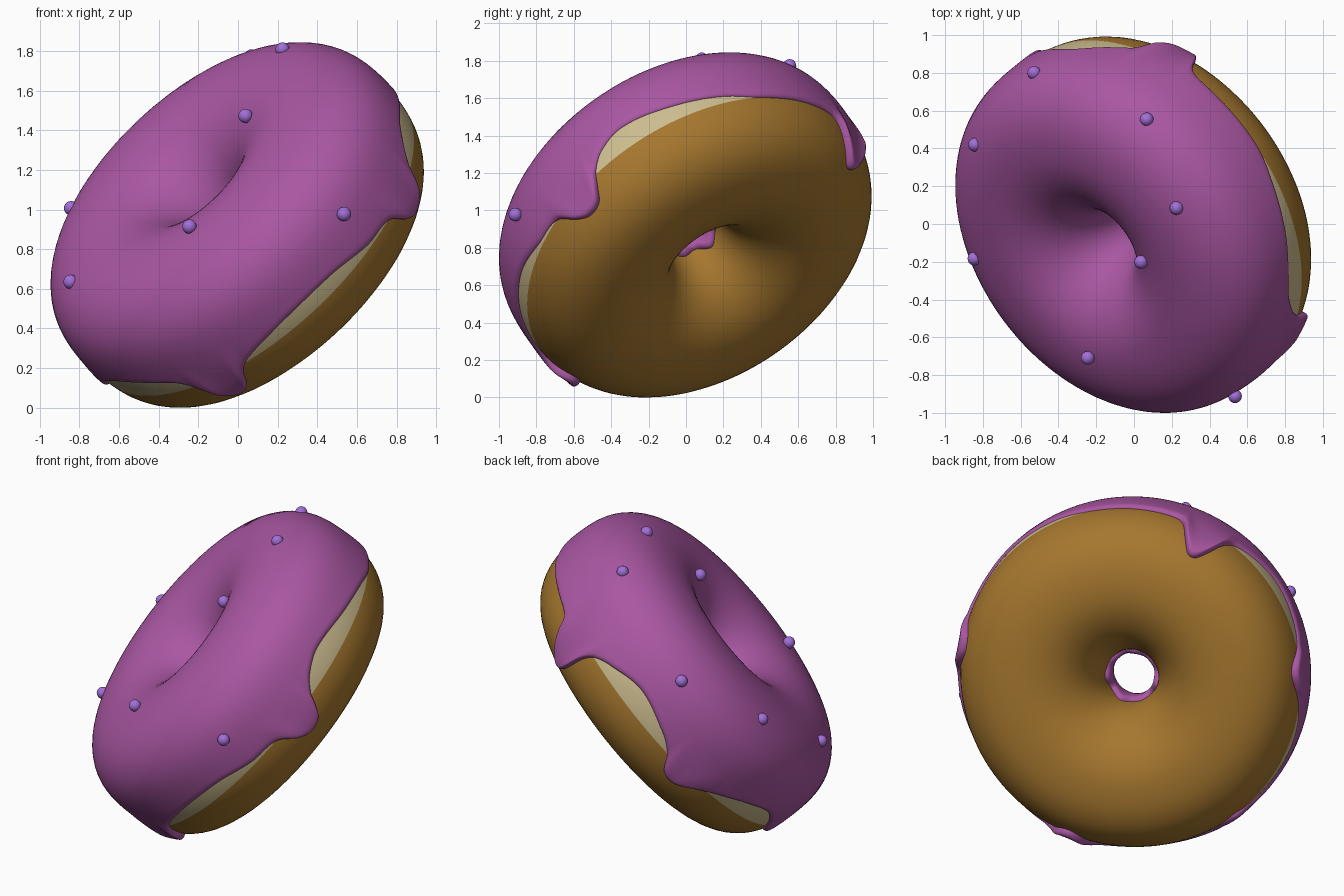
import bpy, bmesh, math
from mathutils import Vector

if "Cube" in bpy.data.objects:
    bpy.data.objects.remove(bpy.data.objects["Cube"])

# Ring frame: tilted axis plus two directions in the ring plane
C = Vector((0.01, 0.01, 0.908))
A = Vector((-0.61, -0.45, 0.652)).normalized()
U = (Vector((0, 0, 1)) - A * A.z).normalized()
V = A.cross(U)
R, r = 0.592, 0.437


def ring_point(psi, theta, extra):
    """Point on the slightly squared tube, lifted by extra."""
    rad = r + extra
    if math.cos(theta) > 0:
        rad += 0.023 * math.sin(2 * theta) ** 2
    out = U * math.cos(psi) + V * math.sin(psi)
    return C + out * (R + rad * math.cos(theta)) + A * rad * math.sin(theta)


def material(name, rgb):
    m = bpy.data.materials.new(name)
    m.diffuse_color = (*rgb, 1)
    m.use_nodes = True
    m.node_tree.nodes["Principled BSDF"].inputs["Base Color"].default_value = m.diffuse_color
    return m


def grid_object(name, n, m, point, close_m, mats):
    """Grid closed around the ring (n), optionally closed around the tube (m)."""
    verts = [point(i, j) for i in range(n) for j in range(m)]
    faces = []
    for i in range(n):
        for j in range(m if close_m else m - 1):
            i2, j2 = (i + 1) % n, (j + 1) % m
            faces.append((i * m + j, i2 * m + j, i2 * m + j2, i * m + j2))
    me = bpy.data.meshes.new(name)
    me.from_pydata(verts, [], faces)
    for mt in mats:
        me.materials.append(mt)
    for p in me.polygons:
        p.use_smooth = True
    ob = bpy.data.objects.new(name, me)
    bpy.context.collection.objects.link(ob)
    return ob


brown = material("dough brown", (0.38, 0.185, 0.028))
cream = material("pale dough", (0.60, 0.50, 0.27))
purple = material("purple icing", (0.40, 0.095, 0.365))
lilac = material("lilac sprinkle", (0.36, 0.16, 0.68))

# Dough ring, with a pale band around the outer rim
N, M = 144, 72
dough = grid_object("dough", N, M,
                    lambda i, j: ring_point(math.tau * i / N, math.tau * j / M, 0),
                    True, [brown, cream])
for p in dough.data.polygons:
    q = p.center - C
    t = q.dot(A)
    rho = (q - A * t).length
    if abs(math.degrees(math.atan2(t, rho - R))) < 15:
        p.material_index = 1

# Icing lower edge: (angle round the ring, angle round the tube) in degrees
EDGE = [(279, -16), (284, -28), (288, -33), (293, -31), (296, -22), (298, -14),
        (303, -4), (312, 2), (330, -4), (345, -10), (355, -15), (375, -17),
        (385, -19), (388, -24), (391, -38), (394.5, -49), (398, -49), (401, -39),
        (403.5, -24), (406, -15), (412, -7), (425, 2), (440, -6), (447, -15),
        (451, -26), (455, -29), (459, -26), (464, -19), (472, -10), (483, -2),
        (495, 0), (503, -8), (508, -17), (511, -21), (515, -17), (522, -6),
        (532, 0), (542, 0), (550, -3), (557, -8), (562, -20), (566, -32),
        (569.5, -36), (573, -32), (576, -20), (580, -13), (590, -7), (602, -4),
        (615, -5), (628, -12), (639, -16)]


def edge_angle(deg):
    d = (deg - 279) % 360 + 279
    k = next(k for k in range(len(EDGE) - 1) if EDGE[k + 1][0] >= d)
    (x0, y0), (x1, y1) = EDGE[k], EDGE[k + 1]

    def slope(i):
        if i in (0, len(EDGE) - 1):
            return -1.2
        return (EDGE[i + 1][1] - EDGE[i - 1][1]) / (EDGE[i + 1][0] - EDGE[i - 1][0])
    h = x1 - x0
    s = (d - x0) / h
    return ((2*s**3 - 3*s*s + 1) * y0 + (s**3 - 2*s*s + s) * h * slope(k)
            + (3*s*s - 2*s**3) * y1 + (s**3 - s*s) * h * slope(k + 1))


NI, MI = 480, 64
edges = [edge_angle(360 * i / NI) for i in range(NI)]


def icing_point(i, j):
    psi = math.tau * i / NI
    lo = math.radians(edges[i])
    hi = math.radians(187 + 2 * math.sin(4 * psi) + 1.5 * math.sin(7 * psi))
    s = 0.5 - 0.5 * math.cos(math.pi * j / (MI - 1))
    theta = lo + (hi - lo) * s
    d_lo, d_hi = (theta - lo) * r, (hi - theta) * r
    d = max(0.0, min(1.0, min(d_lo, d_hi) / 0.035))
    drip = max(0, min(1, (-edges[i] - 14) / 14))
    rise = max(0, min(1, theta / math.radians(35)))
    thick = 0.016 + 0.012 * rise * rise * (3 - 2 * rise)
    thick += 0.024 * drip * math.exp(-(d_lo / 0.12) ** 2)
    lift = math.sqrt(max(0.0, 1 - (1 - d) ** 2))
    return ring_point(psi, theta, (thick + 0.004) * lift - 0.004)


grid_object("icing", NI, MI, icing_point, False, [purple])

# Round sprinkles, snapped onto the icing surface
SPOTS = [(.22, .08, 1.825), (.02, -.21, 1.48), (.53, -.9, .975), (-.26, -.72, .93),
         (-.86, -.19, .64), (-.87, .42, 1.02), (.07, .55, 1.76), (-.54, .81, 1.325)]
for k, s in enumerate(SPOTS):
    q = Vector(s) - C
    core = C + (q - A * q.dot(A)).normalized() * R
    pos = core + (Vector(s) - core).normalized() * 0.483
    bm = bmesh.new()
    bmesh.ops.create_uvsphere(bm, u_segments=20, v_segments=12, radius=0.036)
    bmesh.ops.translate(bm, verts=bm.verts, vec=pos)
    me = bpy.data.meshes.new("sprinkle")
    for f in bm.faces:
        f.smooth = True
    bm.to_mesh(me)
    bm.free()
    me.materials.append(lilac)
    bpy.context.collection.objects.link(bpy.data.objects.new(f"sprinkle_{k + 1}", me))
